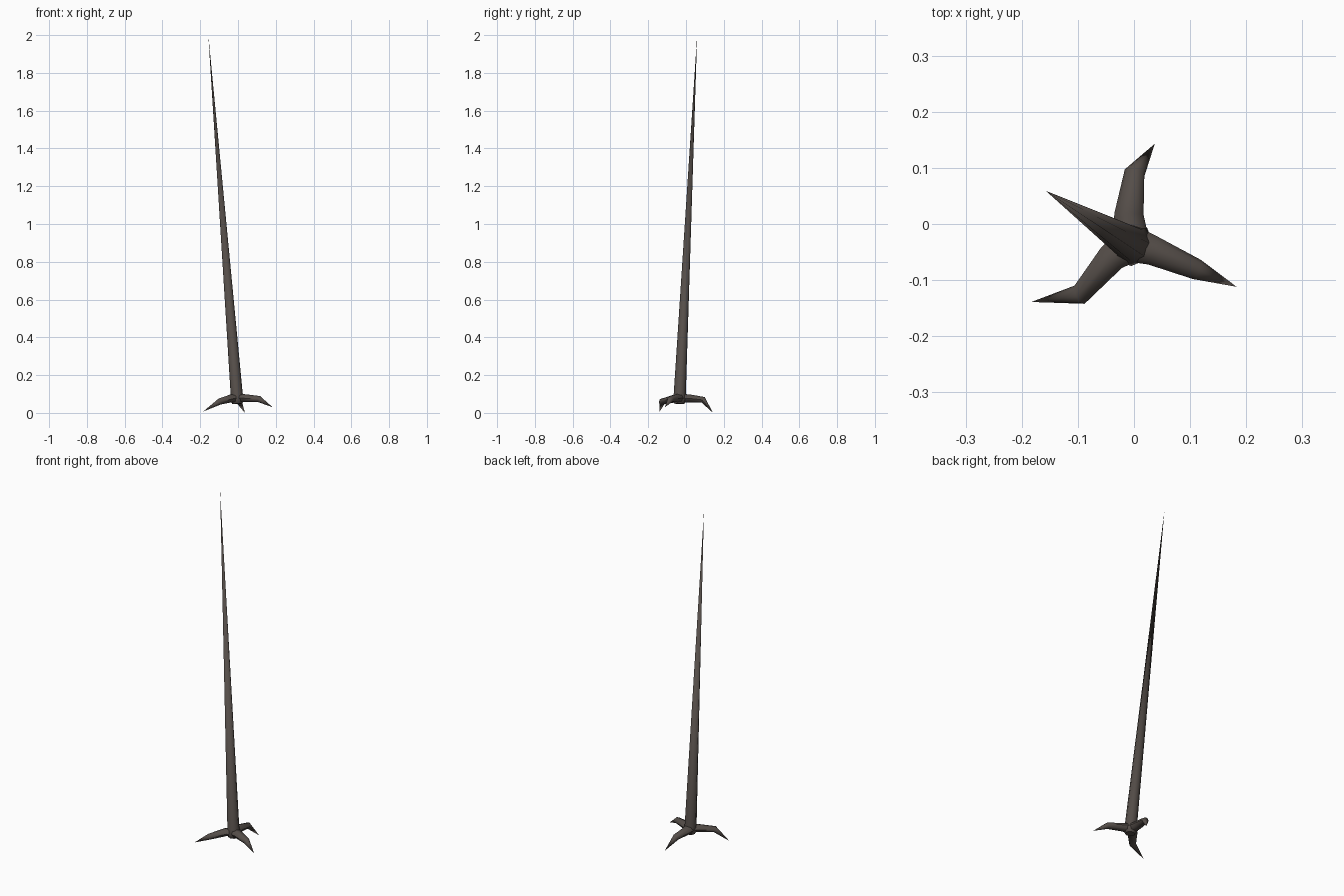
import bpy, bmesh, math
from mathutils import Vector

if "Cube" in bpy.data.objects:
    bpy.data.objects.remove(bpy.data.objects["Cube"])

bark = bpy.data.materials.new("dark bark")
bark.diffuse_color = (0.09, 0.075, 0.066, 1)
bark.use_nodes = True
bark.node_tree.nodes["Principled BSDF"].inputs["Base Color"].default_value = bark.diffuse_color
SIDES = 8


def tube(name, points, closed_tip=True):
    """Tapered tube through (centre, half width, half height); last point is a tip."""
    bm = bmesh.new()
    ctr = [Vector(p[0]) for p in points]
    rings = []
    for i, (_, w, h) in enumerate(points[:-1]):
        axis = (ctr[i + 1] - ctr[max(i - 1, 0)]).normalized()
        ref = Vector((0, 0, 1)) if abs(axis.z) < 0.9 else Vector((0, 1, 0))
        side = axis.cross(ref).normalized()
        up = side.cross(axis)
        rings.append([bm.verts.new(ctr[i] + side * w * math.cos(a) + up * h * math.sin(a))
                      for a in (2 * math.pi * k / SIDES for k in range(SIDES))])
    for r0, r1 in zip(rings, rings[1:]):
        for k in range(SIDES):
            n = (k + 1) % SIDES
            bm.faces.new((r0[k], r0[n], r1[n], r1[k]))
    tip = bm.verts.new(ctr[-1])
    for k in range(SIDES):
        bm.faces.new((rings[-1][k], rings[-1][(k + 1) % SIDES], tip))
    bm.faces.new(rings[0][::-1])
    bmesh.ops.recalc_face_normals(bm, faces=bm.faces)
    me = bpy.data.meshes.new(name)
    bm.to_mesh(me)
    bm.free()
    me.materials.append(bark)
    ob = bpy.data.objects.new(name, me)
    bpy.context.collection.objects.link(ob)
    bpy.ops.object.select_all(action='DESELECT')
    ob.select_set(True)
    bpy.context.view_layer.objects.active = ob
    bpy.ops.object.shade_smooth_by_angle(angle=math.radians(50))
    return ob


# Long leaning trunk, flared where the roots join
tube("trunk", [((-0.004, -0.036, 0.048), 0.026, 0.026),
               ((-0.005, -0.035, 0.07), 0.040, 0.040),
               ((-0.007, -0.033, 0.10), 0.032, 0.032),
               ((-0.157, 0.059, 2.0), 0, 0)])

# Three bent roots: start, knee and tip
hub = (-0.005, -0.035, 0.077)
roots = {
    "right_root": ((0.035, -0.048, 0.078), (0.112, -0.081, 0.073), (0.183, -0.112, 0.03)),
    "left_root": ((-0.040, -0.060, 0.076), (-0.097, -0.126, 0.060), (-0.183, -0.139, 0.008)),
    "back_root": ((-0.009, 0.018, 0.077), (0.001, 0.091, 0.069), (0.037, 0.143, 0.0)),
}
for name, (start, knee, tip) in roots.items():
    tube(name, [(hub, 0.033, 0.024), (start, 0.026, 0.021),
                (knee, 0.0185, 0.017), (tip, 0, 0)])
